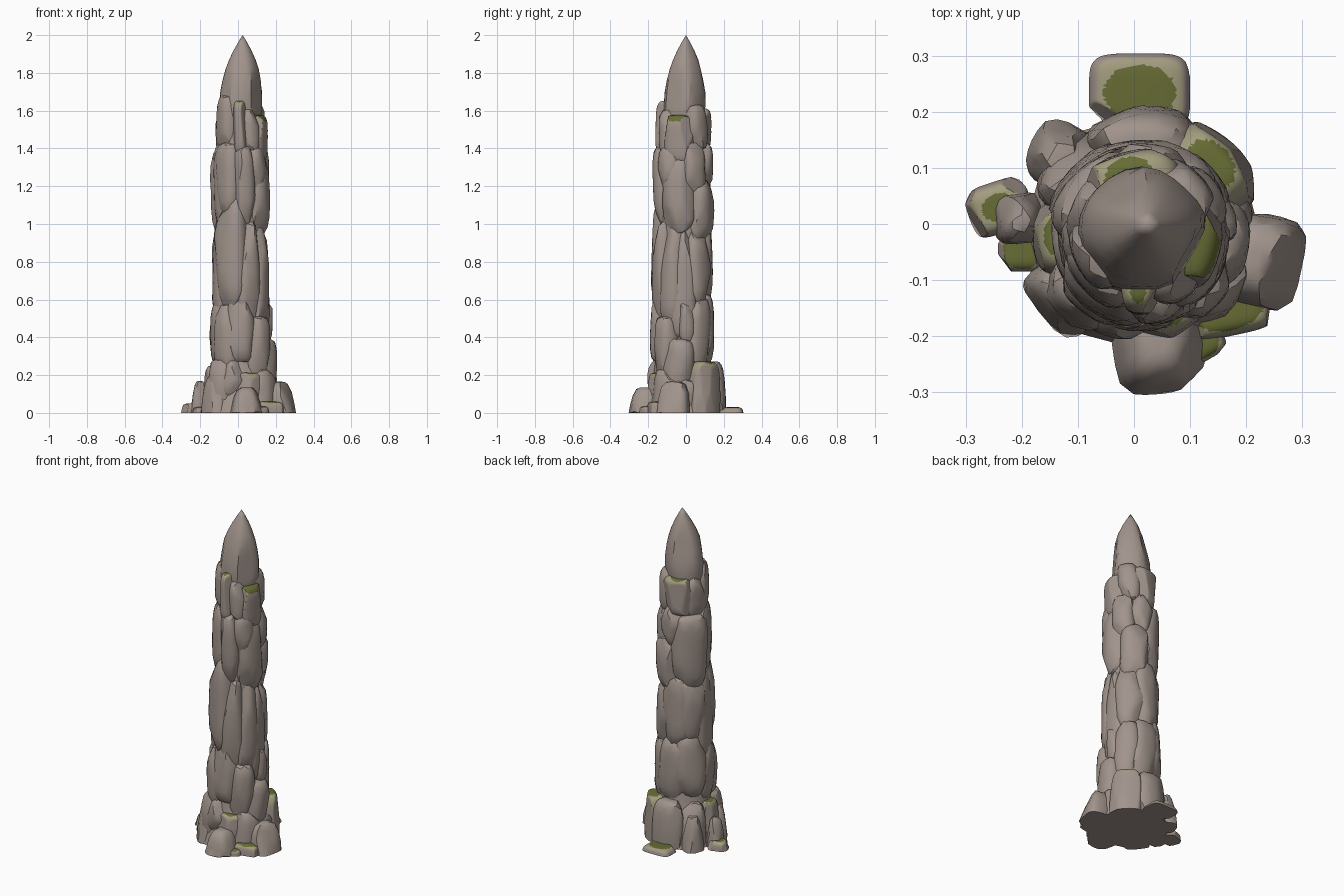
import bpy, bmesh, math, random
from mathutils import Vector, Matrix

random.seed(21)
AX, AY = 0.014, -0.015          # axis of the pillar


def material(name, rgb):
    m = bpy.data.materials.new(name)
    m.diffuse_color = (*rgb, 1)
    return m


MATS = [material("warm grey stone", (0.355, 0.295, 0.262)),
        material("dark moss", (0.135, 0.15, 0.035)),
        material("dusty moss", (0.36, 0.335, 0.21))]


def finish(name, bm):
    bm.normal_update()
    me = bpy.data.meshes.new(name)
    bm.to_mesh(me)
    bm.free()
    ob = bpy.data.objects.new(name, me)
    bpy.context.collection.objects.link(ob)
    for m in MATS:
        me.materials.append(m)
    bpy.ops.object.select_all(action='DESELECT')
    bpy.context.view_layer.objects.active = ob
    ob.select_set(True)
    bpy.ops.object.shade_smooth_by_angle(angle=math.radians(32))
    return ob


def chip(bm, count, near, far, steep):
    """Flatten random sides of a unit shape to leave broken facets."""
    for _ in range(count):
        n = Vector((random.uniform(-1, 1), random.uniform(-1, 1),
                    random.uniform(-steep, steep))).normalized()
        d = random.uniform(near, far)
        for v in bm.verts:
            over = v.co.dot(n) - d
            if over > 0:
                v.co -= n * over


def stone(name, centre, half, yaw=0, moss=0, tilt=4, taper=0.0, shift=0.0, bend=0.0):
    """Chipped block; moss is the radius of the dark moss patch on its top."""
    bm = bmesh.new()
    bmesh.ops.create_icosphere(bm, subdivisions=5 if moss else 3, radius=1)
    for v in bm.verts:                      # round-cornered block
        v.co /= sum(abs(c) ** 4.5 for c in v.co) ** (1 / 4.5)
    chip(bm, 8, 0.94, 1.1, 0.25 if moss else 0.9)
    side = 0 if moss else random.uniform(-0.14, 0.14)
    for v in bm.verts:
        v.co.y *= 1 - side * v.co.z         # narrower at one end
        v.co.x -= bend * v.co.y ** 2        # follow the round pillar
        if taper and v.co.z > 0:            # sloping shoulders
            v.co.x *= 1 - taper * v.co.z
            v.co.y *= 1 - 0.7 * taper * v.co.z
    bm.normal_update()
    if moss:                                # moss on the upper ledge
        for f in bm.faces:
            c = f.calc_center_median()
            if c.z > 0.7 and f.normal.z > 0.45:
                r = math.hypot(c.x - shift, c.y)
                f.material_index = 1 if r < moss else 2
    tip = math.radians(tilt)
    rot = (Matrix.Rotation(yaw, 4, 'Z')
           @ Matrix.Rotation(random.uniform(-tip, tip), 4, 'X')
           @ Matrix.Rotation(random.uniform(-tip, tip), 4, 'Y'))
    bm.transform(Matrix.Translation(centre) @ rot @ Matrix.Diagonal((*half, 1)))
    for v in bm.verts:                      # flat on the ground
        v.co.z = max(v.co.z, 0)
    return finish(name, bm)


def ring(name, rows, taper=0.0, shift=0.3):
    """Stones leaning on the pillar: angle, outer radius, half width, z0, z1, moss."""
    for i, (deg, r, w, z0, z1, moss) in enumerate(rows):
        a = math.radians(deg)
        d = 0.065
        c = (AX + (r - d) * math.cos(a), AY + (r - d) * math.sin(a), (z0 + z1) / 2)
        stone(f"{name}_{i + 1}", c, (d, w * 1.06, (z1 - z0) / 2 + 0.012), a, moss, 2.5,
              taper, shift, 0.2)


# inner core hidden behind the stones
bm = bmesh.new()
rings = []
for r, z in ((0.21, 0), (0.165, 0.16), (0.135, 0.35), (0.122, 0.9), (0.118, 1.4), (0.09, 1.58)):
    rings.append([bm.verts.new((AX + r * math.cos(k * math.tau / 12),
                                AY + r * math.sin(k * math.tau / 12), z)) for k in range(12)])
for lo, hi in zip(rings, rings[1:]):
    for k in range(12):
        bm.faces.new((lo[k], lo[(k + 1) % 12], hi[(k + 1) % 12], hi[k]))
bm.faces.new(rings[0][::-1])
bm.faces.new(rings[-1])
finish("core", bm)

# pointed cap stone
bm = bmesh.new()
N = 24
profile = ((0.09, 1.53), (0.108, 1.57), (0.116, 1.62), (0.113, 1.70), (0.103, 1.76),
           (0.088, 1.82), (0.070, 1.87), (0.047, 1.92), (0.022, 1.965))
rings = []
for r, z in profile:
    loop = []
    for k in range(N):
        a = k * math.tau / N
        rr = r * (1 + 0.03 * math.sin(3 * a + 1 + z) + 0.02 * math.cos(5 * a + 3 * z))
        t = (z - 1.53) / 0.47
        loop.append(bm.verts.new((0.012 + 0.013 * t + rr * math.cos(a),
                                  -0.016 + 0.016 * t + 0.95 * rr * math.sin(a), z)))
    rings.append(loop)
tip = bm.verts.new((0.025, 0.0, 2.0))
for lo, hi in zip(rings, rings[1:]):
    for k in range(N):
        bm.faces.new((lo[k], lo[(k + 1) % N], hi[(k + 1) % N], hi[k]))
for k in range(N):
    bm.faces.new((rings[-1][k], rings[-1][(k + 1) % N], tip))
bm.faces.new(rings[0][::-1])
for n, d in (((0.85, -0.5, 0.05), 0.094), ((-0.75, -0.6, 0.1), 0.105), ((-0.5, 0.8, 0.2), 0.107)):
    n = Vector(n).normalized()
    for v in bm.verts:
        over = (v.co - Vector((0.016, -0.01, 1.64))).dot(n) - d
        if over > 0:
            v.co -= n * over
finish("cap_stone", bm)

# collar under the cap
ring("collar_stone", (
    (205, 0.130, 0.065, 1.38, 1.67, 0), (268, 0.146, 0.032, 1.38, 1.64, 0.45),
    (305, 0.140, 0.05, 1.36, 1.60, 0), (345, 0.142, 0.075, 1.33, 1.565, 0.75),
    (45, 0.145, 0.065, 1.40, 1.62, 0), (100, 0.148, 0.085, 1.40, 1.60, 0.5),
    (152, 0.132, 0.075, 1.38, 1.61, 0)))

# upper shaft
ring("upper_stone", (
    (222, 0.145, 0.075, 1.06, 1.42, 0), (280, 0.16, 0.055, 0.98, 1.40, 0),
    (318, 0.158, 0.06, 1.18, 1.40, 0), (346, 0.155, 0.08, 0.96, 1.36, 0),
    (30, 0.158, 0.06, 1.16, 1.42, 0), (62, 0.167, 0.075, 0.92, 1.22, 0),
    (85, 0.158, 0.07, 1.2, 1.42, 0), (137, 0.157, 0.095, 0.95, 1.38, 0),
    (185, 0.142, 0.07, 1.0, 1.42, 0)))

# middle shaft
ring("middle_stone", (
    (238, 0.165, 0.088, 0.56, 1.13, 0), (290, 0.167, 0.06, 0.5, 1.0, 0),
    (328, 0.16, 0.06, 0.48, 0.98, 0), (2, 0.150, 0.07, 0.4, 0.96, 0),
    (50, 0.158, 0.08, 0.58, 0.97, 0), (98, 0.157, 0.075, 0.6, 1.0, 0),
    (142, 0.157, 0.08, 0.62, 0.98, 0), (188, 0.147, 0.08, 0.5, 1.04, 0)))

# lower shaft
ring("lower_stone", (
    (272, 0.174, 0.075, 0.28, 0.62, 0), (230, 0.177, 0.075, 0.24, 0.56, 0),
    (316, 0.187, 0.065, 0.2, 0.5, 0), (8, 0.17, 0.045, 0.38, 0.59, 0),
    (348, 0.192, 0.08, 0.1, 0.38, 0), (42, 0.17, 0.07, 0.26, 0.6, 0),
    (90, 0.164, 0.085, 0.27, 0.62, 0), (138, 0.167, 0.085, 0.3, 0.66, 0),
    (186, 0.16, 0.085, 0.26, 0.58, 0)))

# skirt around the foot
ring("skirt_stone", (
    (250, 0.195, 0.065, 0.08, 0.27, 0), (288, 0.195, 0.07, 0.06, 0.2, 0.6),
    (222, 0.21, 0.075, -0.1, 0.27, 0), (322, 0.21, 0.075, -0.1, 0.22, 0),
    (42, 0.228, 0.085, -0.1, 0.26, 0.55), (90, 0.226, 0.09, -0.1, 0.26, 0),
    (138, 0.21, 0.075, -0.1, 0.25, 0), (180, 0.195, 0.075, -0.1, 0.24, 0.5),
    (0, 0.2, 0.085, -0.05, 0.17, 0)), 0.14, 0.1)

# loose stones on the ground: x, y, half x, half y, height, yaw, moss
for i, (x, y, hx, hy, h, yaw, moss) in enumerate((
        (0.01, 0.235, 0.09, 0.069, 0.03, 0, 0.72),
        (0.22, -0.065, 0.08, 0.085, 0.165, -12, 0),
        (0.045, -0.215, 0.083, 0.085, 0.135, 8, 0),
        (0.165, -0.15, 0.083, 0.05, 0.06, 12, 0.8),
        (-0.24, 0.03, 0.057, 0.046, 0.05, 18, 0.55),
        (-0.205, 0.01, 0.045, 0.045, 0.17, 5, 0),
        (-0.2, -0.045, 0.042, 0.04, 0.03, 0, 0.9),
        (-0.125, -0.13, 0.05, 0.072, 0.2, 40, 0),
        (-0.13, 0.12, 0.06, 0.06, 0.2, -30, 0),
        (0.115, -0.2, 0.04, 0.045, 0.035, 30, 0.9))):
    stone(f"ground_stone_{i + 1}", (x, y, 0), (hx, hy, h), math.radians(yaw), moss,
          1.5, 0.12 if moss else 0.32)
